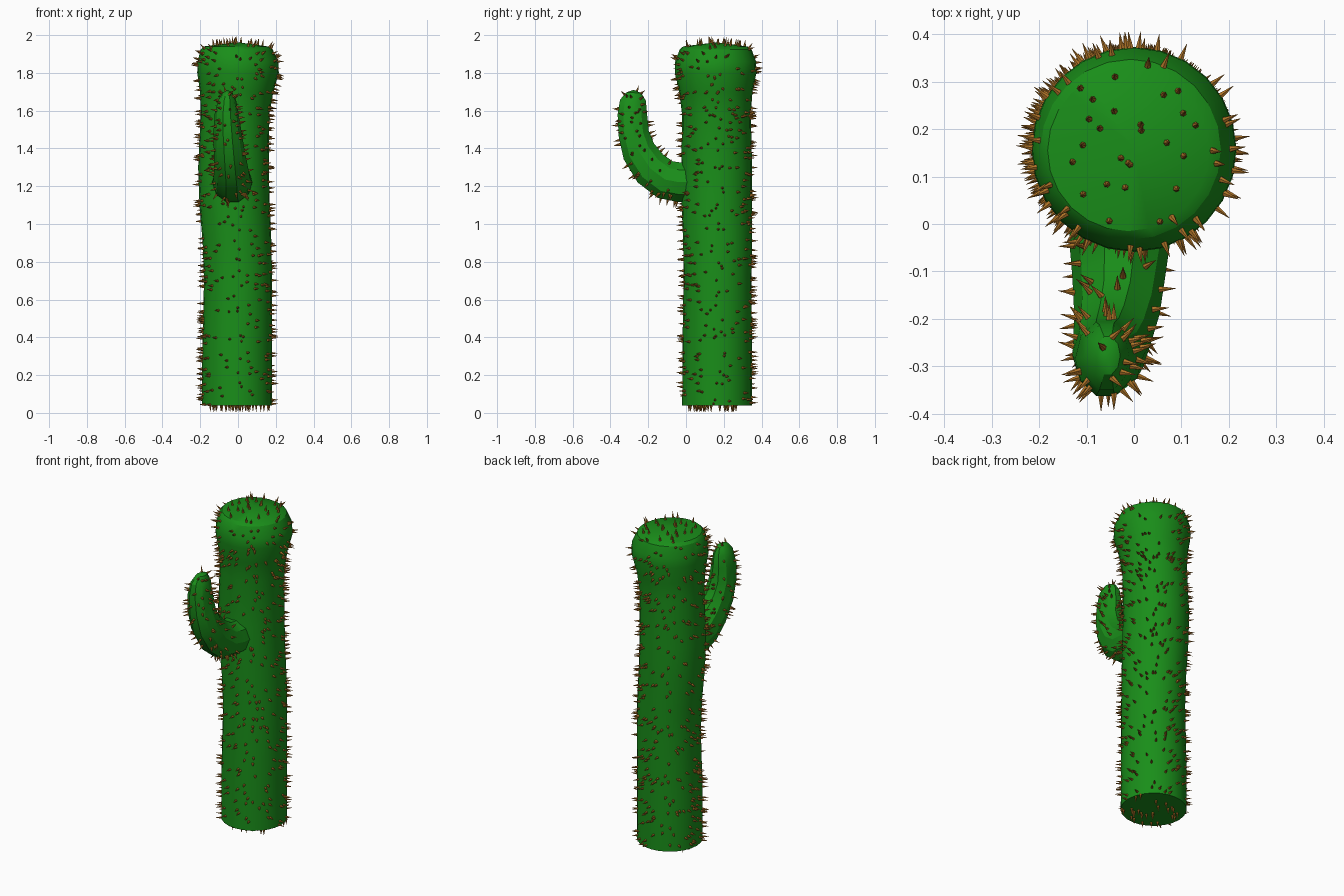
import bpy, bmesh, math, random
from mathutils import Vector

if "Cube" in bpy.data.objects:
    bpy.data.objects.remove(bpy.data.objects["Cube"])

random.seed(4)


def material(name, rgb):
    m = bpy.data.materials.new(name)
    m.diffuse_color = (*rgb, 1)
    m.use_nodes = True
    m.node_tree.nodes["Principled BSDF"].inputs["Base Color"].default_value = m.diffuse_color
    return m


GREEN = material("cactus_green", (0.01, 0.27, 0.01))
BROWN = material("spine_brown", (0.42, 0.17, 0.02))


def finish(bm, name, mat, angle):
    bmesh.ops.recalc_face_normals(bm, faces=bm.faces)
    me = bpy.data.meshes.new(name)
    bm.to_mesh(me)
    bm.free()
    ob = bpy.data.objects.new(name, me)
    bpy.context.collection.objects.link(ob)
    me.materials.append(mat)
    if angle:
        bpy.ops.object.select_all(action='DESELECT')
        ob.select_set(True)
        bpy.context.view_layer.objects.active = ob
        bpy.ops.object.shade_smooth_by_angle(angle=math.radians(angle))
    return ob


def loft(name, rings, sides, angle, tip):
    """rings: (centre, u axis, v axis); the last ring closes on a tip point."""
    bm = bmesh.new()
    loops = []
    for c, u, v in rings:
        ts = [2 * math.pi * i / sides for i in range(sides)]
        loops.append([bm.verts.new(c + u * math.cos(t) + v * math.sin(t)) for t in ts])
    for a, b in zip(loops, loops[1:]):
        for i in range(sides):
            j = (i + 1) % sides
            bm.faces.new((a[i], a[j], b[j], b[i]))
    bm.faces.new(loops[0][::-1])
    t = bm.verts.new(tip)
    for i in range(sides):
        bm.faces.new((loops[-1][i], loops[-1][(i + 1) % sides], t))
    return finish(bm, name, GREEN, angle)


# Trunk: z, centre x, centre y, radius
trunk_rows = [(0.04, -0.005, 0.165, 0.185), (0.35, -0.005, 0.165, 0.184),
              (0.70, 0.0, 0.167, 0.180), (0.90, -0.005, 0.167, 0.182),
              (1.10, -0.018, 0.163, 0.186), (1.30, -0.024, 0.163, 0.187),
              (1.58, -0.016, 0.161, 0.182), (1.70, -0.007, 0.158, 0.194),
              (1.80, 0.0, 0.157, 0.216), (1.86, 0.0, 0.157, 0.214),
              (1.925, -0.007, 0.157, 0.190), (1.94, -0.012, 0.155, 0.170)]
trunk = loft("trunk", [(Vector((x, y, z)), Vector((r, 0, 0)), Vector((0, r, 0)))
                       for z, x, y, r in trunk_rows], 24, 30, (0, 0.16, 1.962))

# Arm: x, y, z, half width, half thickness, slope of the path in degrees
arm_rows = [(-0.03, 0.05, 1.22, 0.108, 0.11, 0), (-0.03, -0.04, 1.222, 0.106, 0.11, 3),
            (-0.032, -0.11, 1.235, 0.098, 0.11, 22), (-0.036, -0.19, 1.295, 0.090, 0.105, 42),
            (-0.046, -0.25, 1.385, 0.082, 0.095, 62), (-0.055, -0.277, 1.48, 0.075, 0.085, 80),
            (-0.060, -0.284, 1.58, 0.064, 0.082, 90), (-0.058, -0.281, 1.655, 0.048, 0.072, 92),
            (-0.055, -0.277, 1.695, 0.026, 0.042, 92)]
arm = loft("arm", [(Vector((x, y, z)), Vector((w, 0, 0)),
                    Vector((0, math.sin(math.radians(a)), math.cos(math.radians(a)))) * h)
                   for x, y, z, w, h, a in arm_rows], 10, 30, (-0.055, -0.277, 1.71))


def spines(name, ob, count, keep):
    """Scatter small cones over the surface, pointing along the normals."""
    src = bmesh.new()
    src.from_mesh(ob.data)
    bmesh.ops.triangulate(src, faces=src.faces)
    faces = list(src.faces)
    picks = random.choices(faces, [f.calc_area() for f in faces], k=count)
    bm = bmesh.new()
    length = 0.037
    for f in picks:
        a, b, c = (v.co for v in f.verts)
        s, t = random.random(), random.random()
        if s + t > 1:
            s, t = 1 - s, 1 - t
        p = a + (b - a) * s + (c - a) * t
        if not keep(p):
            continue
        n = f.normal.copy()
        mat = n.to_track_quat('Z', 'Y').to_matrix().to_4x4()
        mat.translation = p + n * (length / 2 - 0.002)
        bmesh.ops.create_cone(bm, cap_ends=True, segments=6, radius1=0.0075,
                              radius2=0.0004, depth=length, matrix=mat)
    src.free()
    finish(bm, name, BROWN, 0)


spines("trunk_spines", trunk, 720,
       lambda p: not (p.y < 0.02 and abs(p.x + 0.03) < 0.1 and 1.11 < p.z < 1.33))
spines("arm_spines", arm, 130, lambda p: p.y < -0.03)
